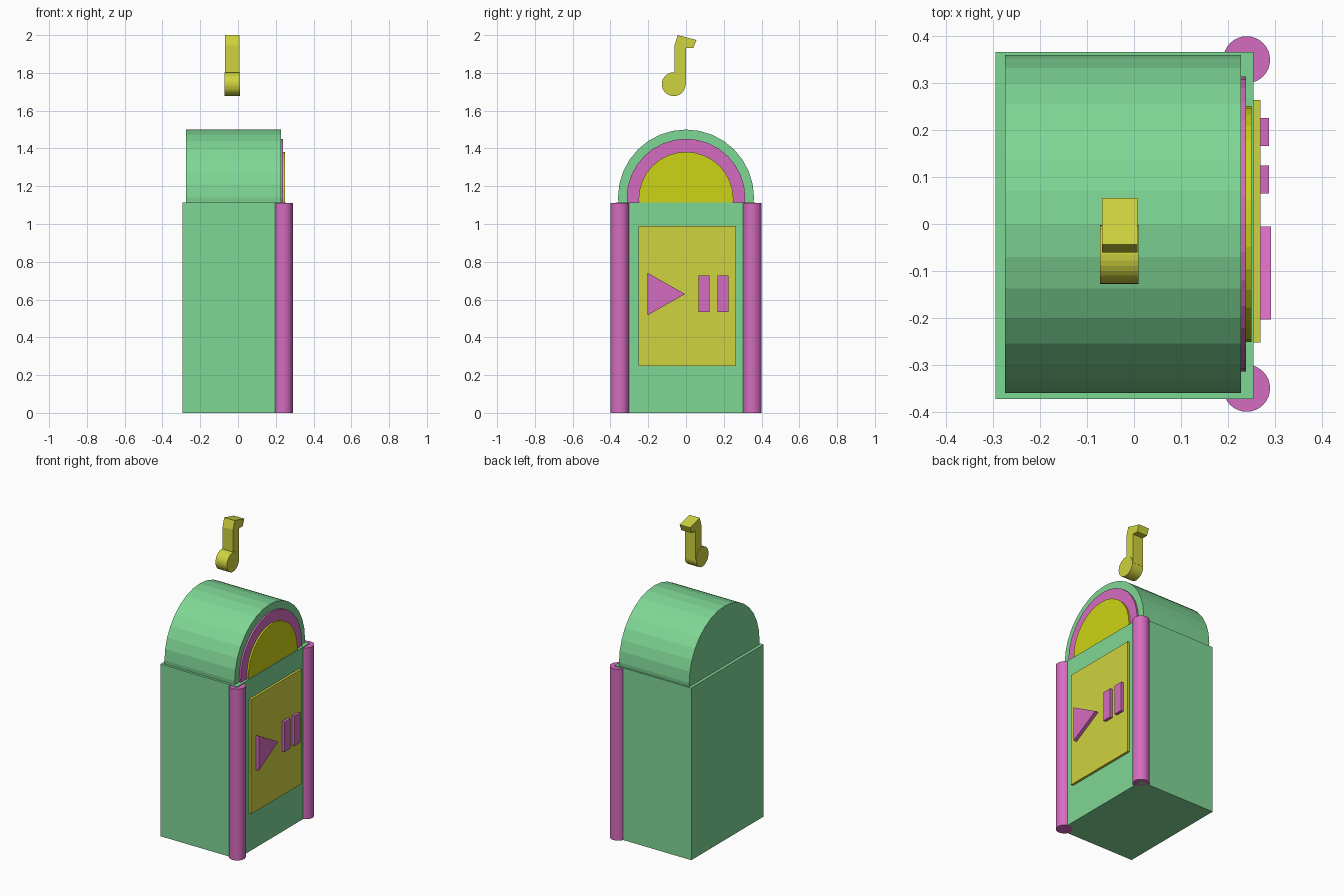
import bpy, math

if "Cube" in bpy.data.objects:
    bpy.data.objects.remove(bpy.data.objects["Cube"])


def material(name, rgb):
    m = bpy.data.materials.new(name)
    m.diffuse_color = (*[(c / 255) ** 2.2 for c in rgb], 1)
    m.use_nodes = True
    m.node_tree.nodes["Principled BSDF"].inputs["Base Color"].default_value = m.diffuse_color
    return m


GREEN = material("green", (126, 214, 148))
PINK = material("pink", (212, 108, 190))
YELLOW = material("yellow", (206, 210, 64))
BRIGHT = material("bright_yellow", (204, 210, 28))


def prism(name, mat, profile, x0, x1):
    """Extrude a counter-clockwise (y, z) profile along x."""
    n = len(profile)
    verts = [(x, y, z) for x in (x0, x1) for y, z in profile]
    faces = [tuple(reversed(range(n))), tuple(range(n, 2 * n))]
    faces += [(i, (i + 1) % n, n + (i + 1) % n, n + i) for i in range(n)]
    mesh = bpy.data.meshes.new(name)
    mesh.from_pydata(verts, [], faces)
    mesh.materials.append(mat)
    obj = bpy.data.objects.new(name, mesh)
    bpy.context.collection.objects.link(obj)
    return obj


def rect(y0, y1, z0, z1):
    return [(y0, z0), (y1, z0), (y1, z1), (y0, z1)]


def circle(y, z, r, n=32):
    return [(y + r * math.cos(2 * math.pi * i / n), z + r * math.sin(2 * math.pi * i / n))
            for i in range(n)]


# Cabinet and rounded top with its layered arch
prism("cabinet", GREEN, rect(-0.373, 0.367, 0, 1.115), -0.295, 0.255)
prism("dome", GREEN, circle(0, 1.14, 0.36), -0.275, 0.228)
prism("arch_trim", PINK, circle(0, 1.137, 0.314), 0.15, 0.239)
prism("arch_window", BRIGHT, circle(0, 1.131, 0.251), 0.16, 0.25)

# Corner pillars
for side, y in (("left", -0.35), ("right", 0.35)):
    bpy.ops.mesh.primitive_cylinder_add(vertices=32, radius=0.05, depth=1.11,
                                        location=(0.24, y, 0.555))
    bpy.context.object.name = side + "_pillar"
    bpy.context.object.data.materials.append(PINK)

# Front panel with play and pause symbols
prism("front_panel", YELLOW, rect(-0.252, 0.264, 0.247, 0.99), 0.2, 0.27)
prism("play_symbol", PINK, [(-0.203, 0.517), (-0.005, 0.629), (-0.203, 0.741)], 0.23, 0.292)
for i, y in enumerate((0.065, 0.166)):
    prism(f"pause_bar_{i + 1}", PINK, rect(y, y + 0.06, 0.534, 0.727), 0.23, 0.288)

# Floating music note
prism("note_head", YELLOW, circle(-0.065, 1.74, 0.063), -0.072, 0.01)
prism("note_stem", YELLOW,
      [(-0.061, 1.74), (-0.001, 1.74), (-0.001, 1.932), (0.038, 1.932),
       (0.055, 1.974), (-0.044, 2.0), (-0.061, 1.945)], -0.068, 0.007)
